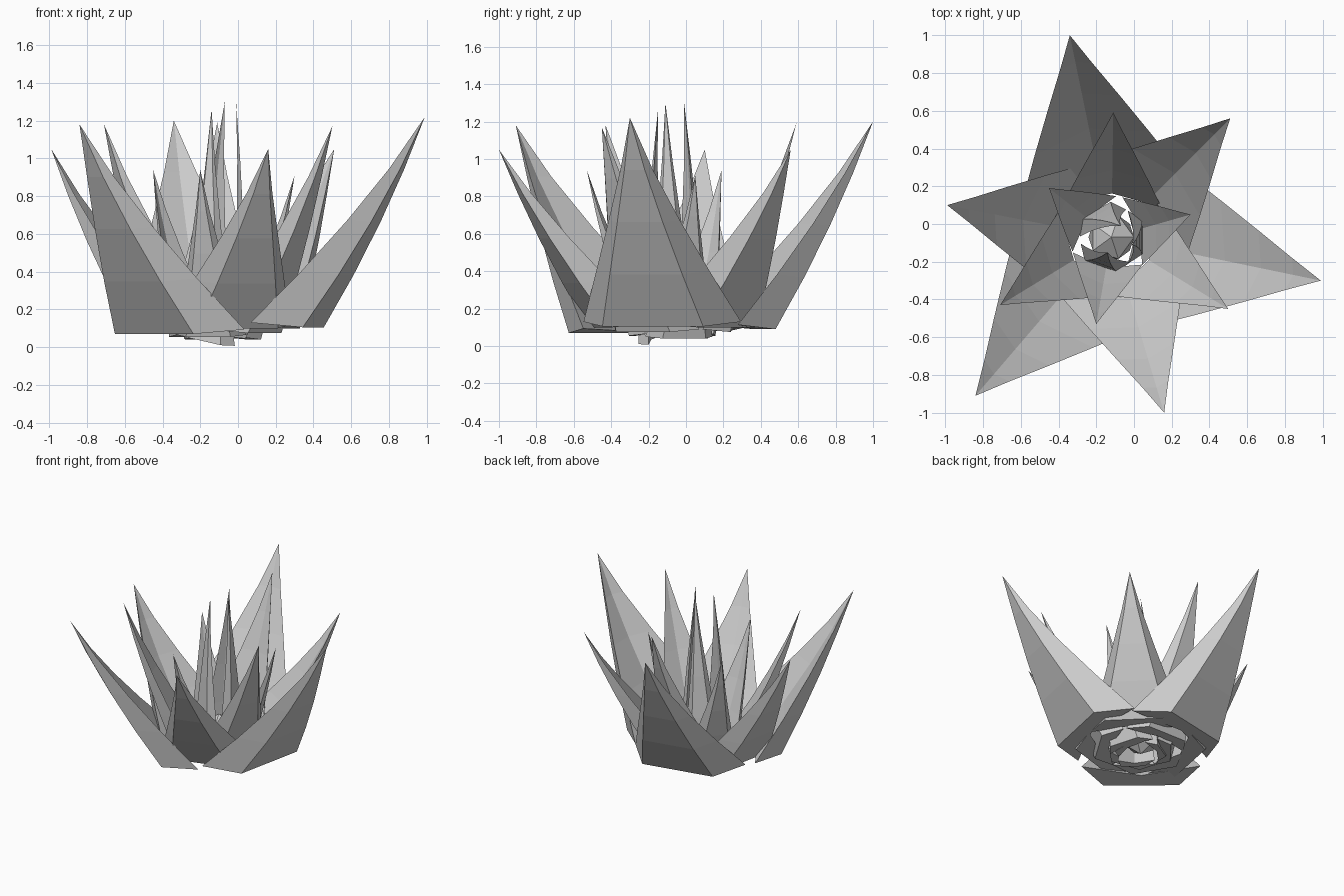
import bpy, bmesh, math
from mathutils import Vector

if "Cube" in bpy.data.objects:
    bpy.data.objects.remove(bpy.data.objects["Cube"])

CX, CY = -0.12, -0.07   # axis of the flower


def petal(name, tip, z0, s, ang=None, roll=0.0):
    """Closed crescent-section spike; s scales the base outline."""
    dx, dy = tip[0] - CX, tip[1] - CY
    if ang is None:
        ang = math.degrees(math.atan2(dy, dx))
    a = math.radians(ang)
    u = Vector((math.cos(a), math.sin(a), 0))
    v = Vector((-u.y, u.x, 0))
    wide = 1.0 if s == 1 else s * 1.06
    # (radial, tangential, extra height): outer panel, two sides, inner fold
    outline = [(0.28, -0.43, 1), (0.53, -0.275, 0), (0.53, 0.275, 0),
               (0.28, 0.43, 1), (0.40, 0.0, 0.5)]
    bm = bmesh.new()
    rings = []
    for t in (0, 0.25, 0.5, 0.75):
        w = (1 - t) ** 1.15
        ring = []
        for r, q, e in outline:
            lift = 0.025 * s * e - roll * q * s
            base = Vector((CX, CY, z0 + lift)) + u * r * s + v * q * wide
            mid = Vector((CX, CY, z0)) + u * 0.53 * s
            spine = mid.lerp(Vector(tip), t) + u * 0.144 * s * t * (1 - t)
            ring.append(bm.verts.new(spine + (base - mid) * w))
        rings.append(ring)
    top = bm.verts.new(tip)
    n = len(outline)
    bm.faces.new(rings[0][::-1])
    for i in range(n):
        j = (i + 1) % n
        for lo, hi in zip(rings, rings[1:]):
            bm.faces.new((lo[i], lo[j], hi[j], hi[i]))
        bm.faces.new((rings[-1][i], rings[-1][j], top))
    bmesh.ops.recalc_face_normals(bm, faces=bm.faces)
    me = bpy.data.meshes.new(name)
    bm.to_mesh(me)
    bm.free()
    bpy.context.collection.objects.link(bpy.data.objects.new(name, me))


# five whorls of three petals: (tip, base height, base scale, base angle, roll)
whorls = {
    "outer_petal": [((0.99, -0.30, 1.22), 0.105, 1.0),
                    ((-0.34, 1.00, 1.20), 0.09, 0.95),
                    ((-0.84, -0.91, 1.18), 0.07, 0.94)],
    "second_petal": [((0.16, -1.00, 1.05), 0.10, 0.77),
                     ((-0.99, 0.10, 1.05), 0.08, 0.77),
                     ((0.51, 0.56, 1.05), 0.10, 0.77)],
    "third_petal": [((-0.71, -0.43, 1.18), 0.075, 0.58),
                    ((0.50, -0.45, 1.17), 0.075, 0.58),
                    ((-0.11, 0.59, 1.19), 0.075, 0.58)],
    "fourth_petal": [((-0.45, 0.19, 0.94), 0.055, 0.41),
                     ((0.30, 0.05, 0.91), 0.04, 0.41),
                     ((-0.20, -0.53, 0.94), 0.055, 0.41)],
    "inner_petal": [((-0.01, -0.11, 1.30), 0.045, 0.31, 0),
                    ((-0.07, -0.01, 1.30), 0.04, 0.31, 120),
                    ((-0.14, -0.15, 1.26), 0.03, 0.31, 250, 0.23)],
}
for name, items in whorls.items():
    for k, args in enumerate(items):
        petal(f"{name}_{k + 1}", *args)

# faceted bud at the heart
bpy.ops.mesh.primitive_ico_sphere_add(subdivisions=1, radius=0.135,
                                      location=(CX, CY, 0.18))
bpy.context.object.name = "bud"
